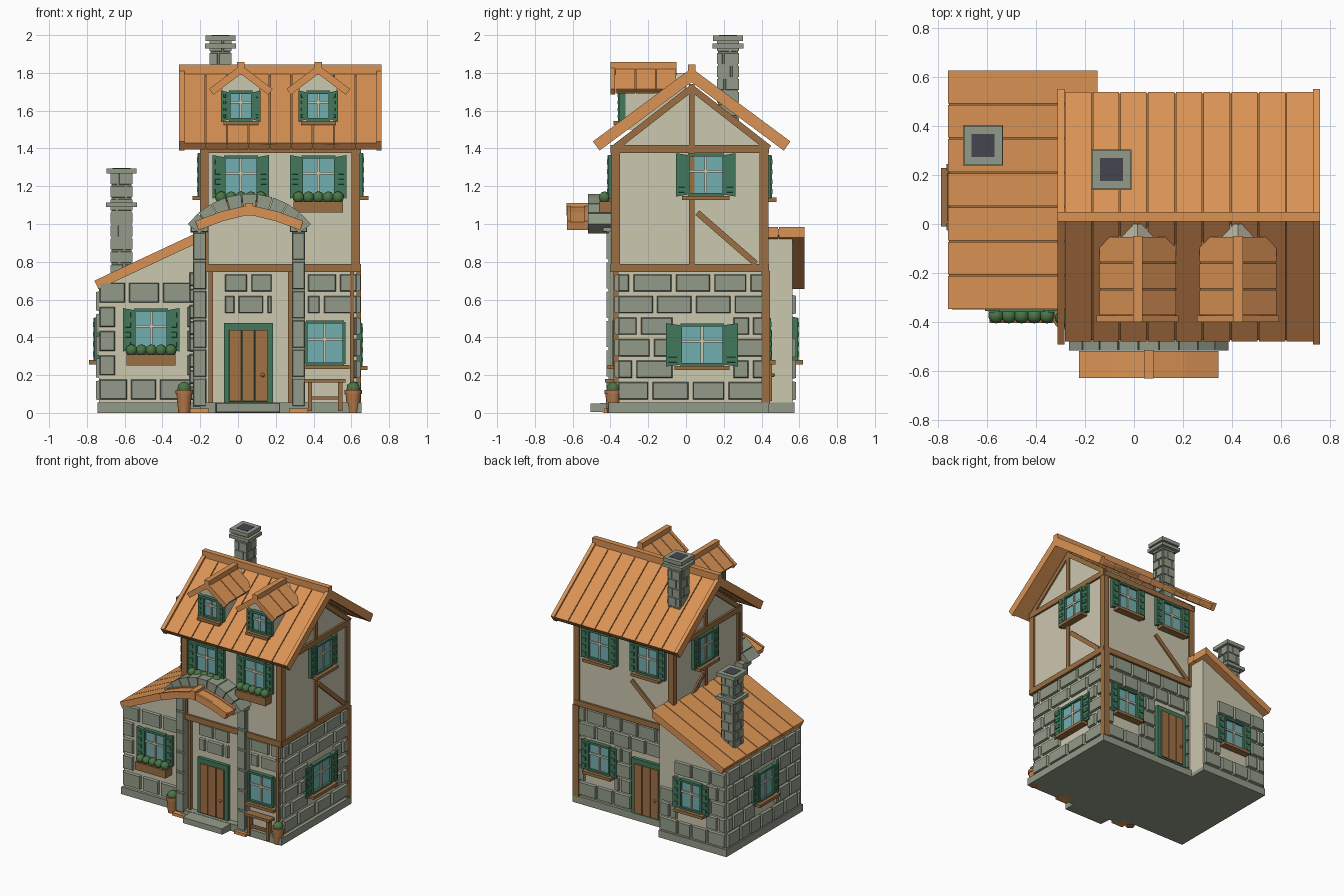
import bpy, bmesh, random
from math import radians, sin, cos, hypot
from mathutils import Matrix, Vector

random.seed(4)
if "Cube" in bpy.data.objects:
    bpy.data.objects.remove(bpy.data.objects["Cube"])

COLOURS = {
    "plaster": (0.60, 0.57, 0.43), "roof_orange": (0.70, 0.29, 0.09),
    "timber": (0.33, 0.16, 0.055), "stone": (0.29, 0.33, 0.25),
    "shutter_green": (0.055, 0.19, 0.11), "glass": (0.17, 0.43, 0.44),
    "foliage": (0.07, 0.18, 0.06), "soot": (0.06, 0.06, 0.08),
    "terracotta": (0.46, 0.19, 0.07), "door_brown": (0.36, 0.165, 0.06)}
MATS = {}
for label, rgb in COLOURS.items():
    m = bpy.data.materials.new(label)
    m.use_nodes = True
    m.diffuse_color = (*rgb, 1)
    m.node_tree.nodes["Principled BSDF"].inputs["Base Color"].default_value = (*rgb, 1)
    MATS[label] = m
FRONT, RIGHT, BACK, LEFT = 0, 90, 180, -90
parts = {}


def get(part):
    return parts.setdefault(part, (bmesh.new(), []))


def paint(part, faces, mat):
    slots = get(part)[1]
    if mat not in slots:
        slots.append(mat)
    for f in faces:
        f.material_index = slots.index(mat)


# Wall frame: u runs along the wall, d points outward, z is up
def prism(part, ang, pts, d0, d1, mat, inset=0):
    bm = get(part)[0]
    rot = Matrix.Rotation(radians(ang), 3, 'Z')
    cu = sum(p[0] for p in pts) / len(pts)
    cz = sum(p[1] for p in pts) / len(pts)
    pull = lambda v, c: v + (inset if v < c else -inset)
    a = [bm.verts.new(rot @ Vector((u, -d0, z))) for u, z in pts]
    b = [bm.verts.new(rot @ Vector((pull(u, cu), -d1, pull(z, cz)) if inset else (u, -d1, z))) for u, z in pts]
    faces = [bm.faces.new(a), bm.faces.new(b[::-1])]
    n = len(pts)
    faces += [bm.faces.new((a[i], b[i], b[(i + 1) % n], a[(i + 1) % n])) for i in range(n)]
    paint(part, faces, mat)


def box(part, ang, u0, u1, d0, d1, z0, z1, mat, inset=0):
    prism(part, ang, [(u0, z0), (u1, z0), (u1, z1), (u0, z1)], d0, d1, mat, inset)


def beam(part, ang, p, q, w, d0, d1, mat="timber"):
    du, dz = q[0] - p[0], q[1] - p[1]
    s = w / 2 / hypot(du, dz)
    nu, nz = -dz * s, du * s
    prism(part, ang, [(p[0] + nu, p[1] + nz), (q[0] + nu, q[1] + nz),
                      (q[0] - nu, q[1] - nz), (p[0] - nu, p[1] - nz)], d0, d1, mat)


def ball(part, x, y, z, r, mat):
    ret = bmesh.ops.create_icosphere(get(part)[0], subdivisions=2, radius=r, matrix=Matrix.Translation((x, y, z)))
    paint(part, {f for v in ret["verts"] for f in v.link_faces}, mat)


def drum(part, x, y, z0, z1, r0, r1, mat):
    ret = bmesh.ops.create_cone(get(part)[0], cap_ends=True, segments=14, radius1=r0, radius2=r1,
                                depth=z1 - z0, matrix=Matrix.Translation((x, y, (z0 + z1) / 2)))
    paint(part, {f for v in ret["verts"] for f in v.link_faces}, mat)


# Running-bond stones that leave openings free
def stones(part, ang, d, u0, u1, z0, z1, rows, width, gap=0.018, holes=(), out=0.018, bevel=0.007):
    h = (z1 - z0) / rows
    for r in range(rows):
        a, b = z0 + r * h + gap / 2, z0 + (r + 1) * h - gap / 2
        spans = [(u0, u1)]
        for hu0, hu1, hz0, hz1 in holes:
            if a < hz1 and b > hz0:
                spans = [s for l, g in spans for s in ((l, min(g, hu0)), (max(l, hu1), g)) if s[1] > s[0]]
        cuts = [u0 + width * (i + (r % 2) / 2 + random.uniform(-.12, .12)) for i in range(int((u1 - u0) / width) + 2)]
        for l, g in spans:
            edges = [l] + [c for c in cuts if l + width * .3 < c < g - width * .3] + [g]
            for s, e in zip(edges, edges[1:]):
                if e - s > gap + 3 * bevel:
                    box(part, ang, s + gap / 2, e - gap / 2, d - .01, d + out, a, b, "stone", bevel)


# One roof pitch made of planks over a dark underlay
def pitch(part, ang, hi, lo, t, d0, d1, n):
    du, dz = lo[0] - hi[0], lo[1] - hi[1]
    length = hypot(du, dz)
    sign = 1 if du > 0 else -1
    low = (lo[0] + dz / length * t * sign, lo[1] - abs(du) / length * t)
    drop = (hi[0], hi[1] - t * length / abs(du))
    mix = lambda p, q, f: (p[0] + (q[0] - p[0]) * f, p[1] + (q[1] - p[1]) * f)
    step, gap = (d1 - d0) / n, 0.003 if n > 1 else 0
    for i in range(n):
        prism(part, ang, [hi, lo, low, drop], d0 + i * step + gap, d0 + (i + 1) * step - gap, "roof_orange")
    if n > 1:
        prism(part, ang, [mix(hi, drop, .2), mix(lo, low, .2), mix(lo, low, .8), mix(hi, drop, .8)],
              d0 + .01, d1 - .01, "timber")


def window(part, ang, u, d, z, w=0.18, h=0.21, shutters=True, flowers=False):
    a, b, f = w / 2, h / 2, 0.016
    box(part, ang, u - a, u + a, d - .01, d + .012, z - b, z + b, "glass")
    for s in (-1, 1):
        box(part, ang, u + s * a - f / 2, u + s * a + f / 2, d - .01, d + .03, z - b, z + b, "shutter_green")
        box(part, ang, u - a, u + a, d - .01, d + .03, z + s * b - f / 2, z + s * b + f / 2, "shutter_green")
        if shutters:
            i, o = u + s * (a + .004), u + s * (a + w * .33)
            prism(part, ang, [(i, z - b), (o, z - b - .01), (o, z + b + .01), (i, z + b)], d - .01, d + .026, "shutter_green")
            for k in range(4):
                zz = z - b + h * (k + .5) / 4
                box(part, ang, min(i, o) + .01, max(i, o) - .01, d, d + .032, zz - h * .08, zz + h * .08, "shutter_green", .004)
    box(part, ang, u - .007, u + .007, d, d + .02, z - b, z + b, "plaster")
    box(part, ang, u - a, u + a, d, d + .02, z + .012, z + .026, "plaster")
    box(part, ang, u - a - .03, u + a + .03, d - .01, d + .055, z - b - .028, z - b - .006, "timber")
    if flowers:
        box(part, ang, u - .13, u + .13, d, d + .075, z - b - .085, z - b - .025, "timber")
        for k in range(5):
            ball("window_flowers", u + (k - 2) * .052, -d - .045, z - b - .004, .032, "foliage")


def door(part, ang, u, d):
    box(part, ang, u - .13, u + .13, d - .01, d + .026, .05, .475, "shutter_green")
    for k in range(3):
        box(part, ang, u - .103 + k * .069, u - .036 + k * .069, d, d + .034, .06, .44, "door_brown", .002)
    rot = Matrix.Rotation(radians(ang), 3, 'Z') @ Vector((u + .075, -d - .04, .2))
    ball(part, *rot, .011, "roof_orange")


def chimney(part, x, y, z0, top, ring):
    for ang in (FRONT, RIGHT, BACK, LEFT):
        c, s = cos(radians(ang)), sin(radians(ang))
        u, d = x * c + y * s, x * s - y * c
        stones(part, ang, d + .052, u - .056, u + .056, z0, top - .02, max(3, int((top - z0) / .07)), .075, .006, (), .007, .003)
    box(part, FRONT, x - .052, x + .052, -y - .052, -y + .052, z0, top - .01, "stone")
    for z, r, t in ((top - .028, .079, .028), (ring, .082, .025)):
        box(part, FRONT, x - r, x + r, -y - r, -y + r, z, z + t, "stone")
    box(part, FRONT, x - .047, x + .047, -y - .047, -y + .047, top - .005, top + .002, "soot")


# Plinth, walls and door step
box("plinth", FRONT, -.2, .655, -.44, .41, 0, .055, "stone")
box("plinth", FRONT, -.745, -.17, -.575, .35, 0, .055, "stone")
box("door_step", FRONT, -.12, .225, .36, .505, 0, .055, "stone", .006)
box("ground_walls", FRONT, -.18, .63, -.42, .36, .03, .77, "plaster")
prism("upper_walls", RIGHT, [(-.385, .75), (.425, .75), (.425, 1.42), (.03, 1.735), (-.385, 1.42)], -.185, .635, "plaster")
prism("wing_walls", FRONT, [(-.735, .03), (-.17, .03), (-.17, .935), (-.735, .67)], -.565, .33, "plaster")

# Masonry
stones("right_masonry", RIGHT, .63, -.37, .42, .06, .745, 6, .2, holes=[(-.06, .24, .23, .47)])
stones("front_masonry", FRONT, .36, -.15, .64, .06, .745, 6, .15,
       holes=[(-.12, .29, 0, .49), (.33, .6, .1, .5), (.19, .36, .45, .8), (-.15, -.08, 0, .8)])
stones("wing_front_masonry", FRONT, .33, -.745, -.24, .06, .7, 5, .17, holes=[(-.64, -.28, .21, .57)])
stones("wing_left_masonry", LEFT, .735, -.565, .33, .06, .65, 5, .14, .008, [(-.23, .01, .27, .52)])
stones("wing_back_masonry", BACK, .565, .18, .74, .06, .63, 5, .14, .008, [(.33, .57, .27, .52), (.18, .3, .5, .7)])
stones("back_masonry", BACK, .42, -.62, .16, .06, .745, 6, .15, .008, [(-.55, -.31, .27, .52), (-.16, .12, 0, .48)])

# Timber framing
F = "timber_frame"
for ang, d, l, r in ((FRONT, .385, -.2, .645), (BACK, .425, -.645, .2), (RIGHT, .635, -.395, .435), (LEFT, .185, -.435, .395)):
    for u in (l, r - .045):
        box(F, ang, u, u + .045, d - .02, d + .012, .75, 1.41, "timber")
    for z in (.745, 1.375):
        box(F, ang, l, r, d - .02, d + .015, z, z + .042, "timber")
for ang, d, s in ((RIGHT, .635, 1), (LEFT, .185, -1)):
    box(F, ang, s * .03 - .015, s * .03 + .015, d - .01, d + .012, .78, 1.74, "timber")
    beam(F, ang, (s * .06, 1.06), (s * .37, .79), .032, d - .01, d + .012)
    for e in (-.38, .44):
        beam(F, ang, (s * e, 1.40), (s * .03, 1.72), .035, d - .01, d + .012)
beam(F, BACK, (-.16, 1.06), (.14, .79), .032, .41, .437)
box(F, BACK, -.65, -.6, .4, .445, .05, .75, "timber")
for u in (-.155, .265, .592):
    box(F, FRONT, u, u + .022, .34, .385, .05, .75, "timber")

# Doors and windows
door("front_door", FRONT, .055, .36)
door("back_door", BACK, -.02, .42)
for u in (.015, .425):
    window("upper_front_window", FRONT, u, .385, 1.25, flowers=True)
    window("upper_back_window", BACK, -u, .425, 1.25)
window("ground_front_window", FRONT, .46, .36, .37, .2, .22, False)
window("ground_right_window", RIGHT, .085, .63, .36, .23)
window("ground_back_window", BACK, -.43, .42, .39)
window("upper_right_window", RIGHT, .105, .635, 1.26, .19)
window("upper_left_window", LEFT, -.05, .185, 1.26)
window("wing_front_window", FRONT, -.46, .33, .44, flowers=True)
window("wing_left_window", LEFT, -.11, .735, .39)
window("wing_back_window", BACK, .45, .565, .39)

# Main and wing roofs
for s in (-1, 1):
    pitch("main_roof", RIGHT, (.03, 1.81), (.03 + s * .51, 1.43), .045, -.285, .735, 9)
    for d in (-.312, .732):
        pitch("barge_boards", RIGHT, (.03, 1.825), (.03 + s * .523, 1.437), .06, d, d + .028, 1)
box("ridge_beam", RIGHT, .01, .05, -.312, .76, 1.76, 1.845, "roof_orange")
pitch("wing_roof", FRONT, (-.15, .985), (-.76, .70), .05, -.63, .35, 7)

# Dormers
for cx in (.015, .425):
    prism("dormer_walls", FRONT, [(cx - .1, 1.5), (cx + .1, 1.5), (cx + .1, 1.72), (cx, 1.8), (cx - .1, 1.72)], 0, .33, "plaster")
    window("dormer_window", FRONT, cx, .33, 1.625, .125, .145)
    for s in (-1, 1):
        pitch("dormer_roof", FRONT, (cx, 1.835), (cx + s * .157, 1.715), .03, .05, .375, 3)
        pitch("dormer_roof", FRONT, (cx, 1.842), (cx + s * .168, 1.715), .038, .375, .4, 1)
    box("dormer_roof", FRONT, cx - .02, cx + .02, .05, .4, 1.79, 1.858, "roof_orange")

# Porch: pillars, stone arch and small roof
for x in (-.203, .32):
    box("porch_pillars", FRONT, x - .034, x + .034, .33, .41, .03, .97, "stone")
    stones("porch_pillars", FRONT, .405, x - .039, x + .039, .03, .96, 6, .3, .008, (), .015, .005)
    box("porch_pillars", FRONT, x - .048, x + .048, .33, .44, .955, 1.0, "stone", .005)
    box("pillar_feet", FRONT, x - .05, x + .05, .34, .435, 0, .022, "roof_orange")
stones("porch_quoins", FRONT, .36, -.265, -.17, .06, .75, 8, .3, .014)
for k in range(9):
    a0, a1 = (radians(37 + (k + e) * 106 / 9) for e in (.03, .97))
    prism("porch_arch", FRONT, [(.06 + r * cos(a), .75 + r * sin(a)) for r, a in ((.41, a0), (.41, a1), (.33, a1), (.33, a0))],
          .38, .518, "stone")
for s in (-1, 1):
    for d0, d1, t in ((.52, .538, .006), (.538, .612, 0), (.612, .63, .006)):
        prism("porch_roof", FRONT, [(.06, 1.095 + t), (.06 + s * .15, 1.06 + t), (.06 + s * .285, 1.01 + t),
                                    (.06 + s * .27, .967), (.06 + s * .14, 1.015), (.06, 1.05)], d0, d1, "roof_orange")
box("porch_roof", FRONT, .04, .08, .515, .632, 1.045, 1.112, "roof_orange")

# Chimneys
chimney("main_chimney", -.093, .222, 1.5, 1.998, 1.93)
chimney("wing_chimney", -.617, .322, .72, 1.295, 1.09)

# Bench and plant pots
box("bench", FRONT, .35, .57, .37, .43, .16, .18, "timber")
for u in (.37, .53):
    box("bench", FRONT, u, u + .022, .38, .42, .01, .16, "timber")
box("bench", FRONT, .37, .55, .39, .41, .07, .088, "timber")
for x, y in ((.61, -.385), (-.285, -.385)):
    drum("plant_pots", x, y, 0, .105, .032, .042, "terracotta")
    drum("plant_pots", x, y, .1, .122, .047, .047, "terracotta")
    ball("pot_plants", x, y, .128, .037, "foliage")

# Turn each part into an object
for name, (bm, slots) in parts.items():
    bmesh.ops.recalc_face_normals(bm, faces=bm.faces)
    mesh = bpy.data.meshes.new(name)
    bm.to_mesh(mesh)
    bm.free()
    for label in slots:
        mesh.materials.append(MATS[label])
    obj = bpy.data.objects.new(name, mesh)
    bpy.context.collection.objects.link(obj)
    if name in ("window_flowers", "pot_plants", "plant_pots"):
        bpy.context.view_layer.objects.active = obj
        obj.select_set(True)
        bpy.ops.object.shade_smooth_by_angle(angle=radians(40))
        obj.select_set(False)
